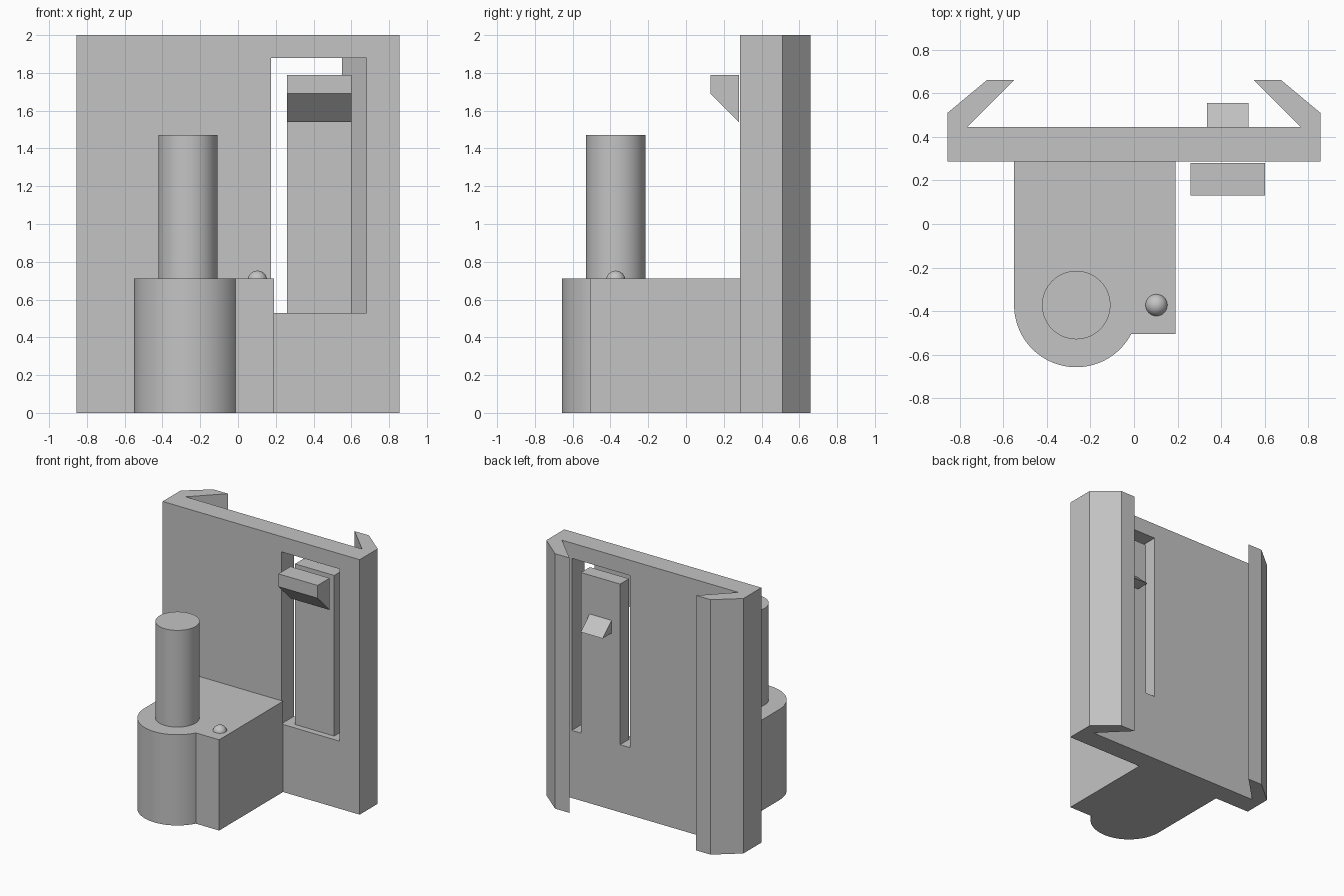
import bpy, bmesh, math
from mathutils import Matrix, Vector

if "Cube" in bpy.data.objects:
    bpy.data.objects.remove(bpy.data.objects["Cube"])

GREY = (0.55, 0.55, 0.55, 1)
grey = bpy.data.materials.new("plain grey")
grey.use_nodes = True
grey.diffuse_color = GREY
grey.node_tree.nodes["Principled BSDF"].inputs["Base Color"].default_value = GREY


def finish(name, bm):
    bmesh.ops.recalc_face_normals(bm, faces=bm.faces)
    mesh = bpy.data.meshes.new(name)
    bm.to_mesh(mesh)
    bm.free()
    mesh.materials.append(grey)
    ob = bpy.data.objects.new(name, mesh)
    bpy.context.collection.objects.link(ob)
    return ob


def prism(name, outline, lo, hi, axis="z"):
    """Extrude an outline: (x, y) along z, or (y, z) along x."""
    bm = bmesh.new()
    place = (lambda p: (p[0], p[1], lo)) if axis == "z" else (lambda p: (lo, p[0], p[1]))
    step = Vector((0, 0, hi - lo)) if axis == "z" else Vector((hi - lo, 0, 0))
    face = bm.faces.new([bm.verts.new(place(p)) for p in outline])
    out = bmesh.ops.extrude_face_region(bm, geom=[face])["geom"]
    bmesh.ops.translate(bm, vec=step, verts=[v for v in out if isinstance(v, bmesh.types.BMVert)])
    return finish(name, bm)


def box(name, x0, x1, y0, y1, z0, z1):
    return prism(name, [(x0, y0), (x1, y0), (x1, y1), (x0, y1)], z0, z1)


def smooth(ob):
    bpy.ops.object.select_all(action="DESELECT")
    ob.select_set(True)
    bpy.context.view_layer.objects.active = ob
    bpy.ops.object.shade_smooth_by_angle(angle=math.radians(30))


FRONT, BACK = 0.287, 0.445

# Back plate with mirrored hooked side rails
half = [(0.855, FRONT), (0.855, 0.51), (0.675, 0.66), (0.55, 0.66), (0.765, BACK)]
plate = prism("back_plate", half + [(-x, y) for x, y in reversed(half)], 0, 2)

# Window cut through the plate
cutter = box("window_cutter", 0.175, 0.68, 0.2, 0.5, 0.53, 1.88)
cutter.hide_render = True
cut = plate.modifiers.new("window", "BOOLEAN")
cut.object = cutter
cut.solver = "EXACT"
bpy.context.view_layer.objects.active = plate
bpy.ops.object.modifier_apply(modifier=cut.name)
bpy.data.objects.remove(cutter)

# Spring tongue, its front grip and its rear catch
box("spring_tongue", 0.26, 0.6, 0.335, BACK, 0.53, 1.79)
prism("front_grip", [(0.13, 1.79), (0.28, 1.79), (0.28, 1.54), (0.13, 1.69)], 0.26, 0.6, "x")
prism("rear_catch", [(BACK, 1.485), (0.555, 1.385), (BACK, 1.385)], 0.335, 0.525, "x")

# Bracket block with a rounded nose
CX, CY, R = -0.265, -0.372, 0.285
STEP_Y = -0.505
end = math.asin((STEP_Y - CY) / R)
N = 48
arc = [(CX + R * math.cos(a), CY + R * math.sin(a))
       for a in (-math.pi + (end + math.pi) * i / N for i in range(N + 1))]
smooth(prism("bracket_block", [(-0.55, FRONT)] + arc + [(0.19, STEP_Y), (0.19, FRONT)], 0, 0.712))

# Upright hinge pin
bm = bmesh.new()
bmesh.ops.create_cone(bm, cap_ends=True, segments=64, radius1=0.157, radius2=0.157, depth=0.76,
                      matrix=Matrix.Translation((CX, CY, 1.091)))
smooth(finish("hinge_pin", bm))

# Small locating bump
bm = bmesh.new()
bmesh.ops.create_uvsphere(bm, u_segments=32, v_segments=16, radius=0.051,
                          matrix=Matrix.Translation((0.103, CY, 0.702)))
smooth(finish("locating_bump", bm))
